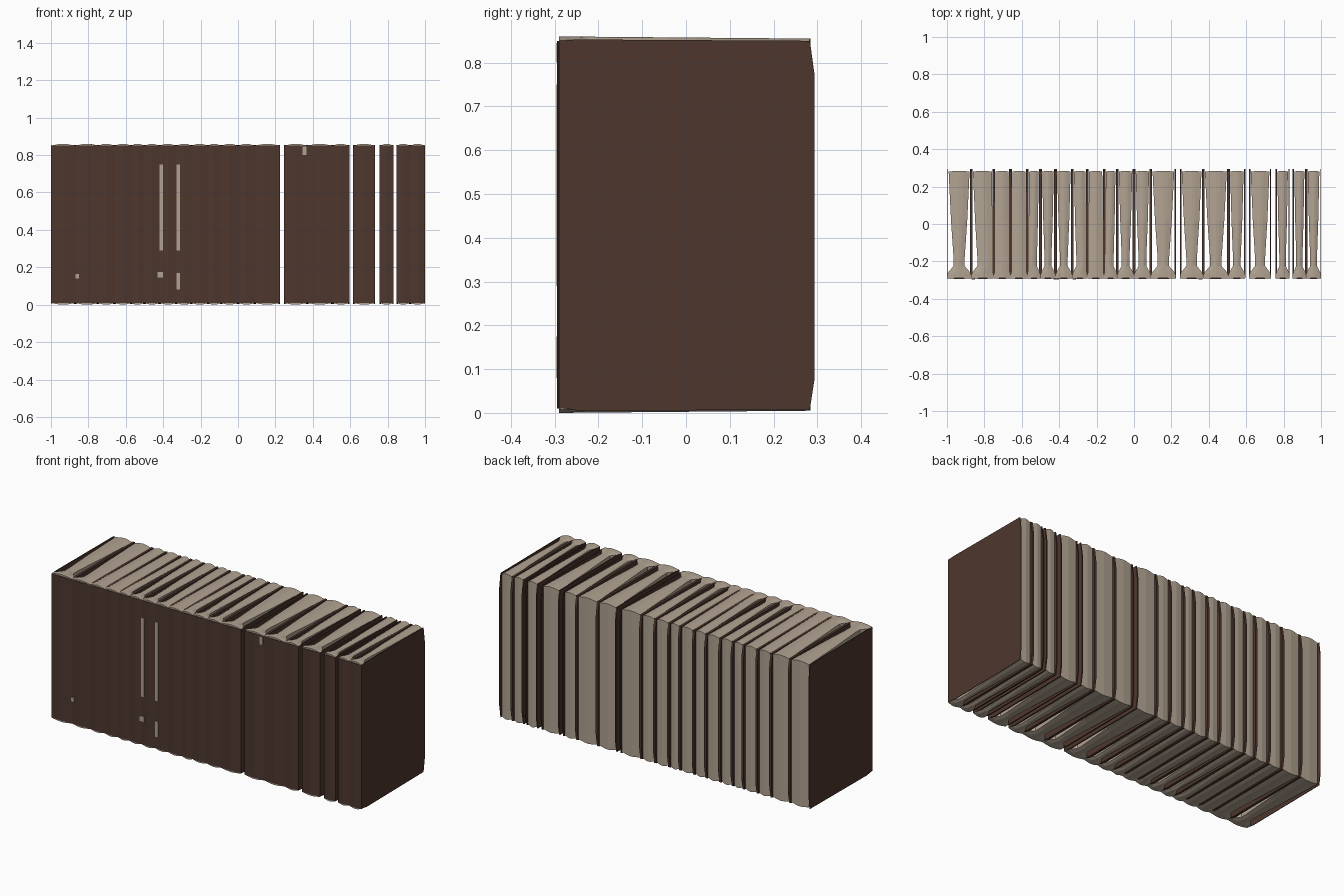
import bpy
import bmesh

if "Cube" in bpy.data.objects:
    bpy.data.objects.remove(bpy.data.objects["Cube"])


def material(name, colour):
    mat = bpy.data.materials.new(name)
    mat.use_nodes = True
    mat.diffuse_color = (*colour, 1)
    shader = mat.node_tree.nodes["Principled BSDF"]
    shader.inputs["Base Color"].default_value = (*colour, 1)
    shader.inputs["Roughness"].default_value = 0.9
    return mat


BROWN = material("brown cover", (0.075, 0.038, 0.027))
CREAM = material("cream paper", (0.44, 0.365, 0.285))

TOP, FRONT, BACK = 0.86, -0.293, 0.283


def finish(name, bm, mat):
    bmesh.ops.recalc_face_normals(bm, faces=bm.faces)
    mesh = bpy.data.meshes.new(name)
    bm.to_mesh(mesh)
    bm.free()
    mesh.materials.append(mat)
    obj = bpy.data.objects.new(name, mesh)
    bpy.context.collection.objects.link(obj)
    return obj


def prism(name, profile, offset, mat):
    """Extrude a closed 3D outline along an offset."""
    bm = bmesh.new()
    face = bm.faces.new([bm.verts.new(p) for p in profile])
    new = bmesh.ops.extrude_face_region(bm, geom=[face])["geom"]
    bmesh.ops.translate(bm, verts=[v for v in new if isinstance(v, bmesh.types.BMVert)], vec=offset)
    bm.faces.ensure_lookup_table()
    # keep the starting cap so that the prism is closed
    if face not in bm.faces[:]:
        bm.faces.new([v for v in bm.verts[:len(profile)]])
    return finish(name, bm, mat)


def board(name, x, thick):
    """Cover board with a slightly bowed fore edge."""
    z0, z1 = 0.008, TOP - 0.010
    outline = [(FRONT + 0.004, z0 + 0.004), (-0.24, z0 - 0.004), (BACK, z0),
               (0.294, 0.08), (0.294, 0.77), (BACK, z1),
               (-0.25, z1 + 0.003), (FRONT + 0.004, z1)]
    prism(name, [(x, y, z) for y, z in outline], (thick, 0, 0), BROWN)


def spine(name, left, right):
    """Gently rounded spine with a domed head and tail."""
    mid = (left + right) / 2
    outline = [(left, FRONT + 0.008), (left, FRONT + 0.003), (mid, FRONT - 0.002),
               (right, FRONT + 0.003), (right, FRONT + 0.008)]
    prism(name, [(x, y, 0.010) for x, y in outline], (0, 0, TOP - 0.020), BROWN)


def pages(name, left, right, kind_left, kind_right):
    """Paper block: flared at the spine, pinched at the hinge, widening to the back."""
    neck = min(0.04, 0.27 * (right - left))

    def insets(kind):
        if kind == "joined":
            return [0, 0, 0, 0, 0.007, 0.010]
        return [0.001, 0.001, neck, neck, neck * 0.5 + 0.004, 0.009]

    ys = [FRONT + 0.003, -0.265, -0.225, -0.18, 0.02, BACK - 0.002]
    bm = bmesh.new()
    rows = []
    for y, a, b in zip(ys, insets(kind_left), insets(kind_right)):
        fall = 0.005 * (y - FRONT) / (BACK - FRONT)
        x0, x1 = left + a, right - b
        row = []
        for t, drop in ((0, 0.009), (0.3, 0.002), (0.5, 0), (0.7, 0.002), (1, 0.009)):
            x, z = x0 + (x1 - x0) * t, drop + fall
            bow = 0.003 * (1 - abs(2 * t - 1)) if y == ys[-1] else 0
            row.append([bm.verts.new((x, y + bow, h)) for h in (z, TOP - z)])
        rows.append(row)
    for near, far in zip(rows, rows[1:]):
        for i in range(4):
            for k in (0, 1):
                bm.faces.new((near[i][k], near[i + 1][k], far[i + 1][k], far[i][k]))
        for i in (0, 4):
            bm.faces.new((near[i][0], near[i][1], far[i][1], far[i][0]))
    for row in (rows[0], rows[-1]):
        for i in range(4):
            bm.faces.new((row[i][0], row[i][1], row[i + 1][1], row[i + 1][0]))
    finish(name, bm, CREAM)


# Book edges along the shelf, and how neighbours meet there
edges = [-1, -0.87, -0.75, -0.66, -0.57, -0.50, -0.42, -0.33, -0.25, -0.16, -0.09,
         0, 0.09, 0.235, 0.37, 0.505, 0.605, 0.745, 0.84, 0.92, 1]
joined = {2, 3, 4, 8, 9}
gaps = {13: 0.011, 16: 0.010, 17: 0.012, 18: 0.008}


def kind(i):
    return "joined" if i in joined else "open"


def thickness(i):
    return 0.003 if i in (0, len(edges) - 1) else 0.007


for i in range(len(edges) - 1):
    left = edges[i] + gaps.get(i, 0)
    right = edges[i + 1] - gaps.get(i + 1, 0)
    n = i + 1
    pages(f"book_{n}_pages", left, right, kind(i), kind(i + 1))
    board(f"book_{n}_right_board", left, thickness(i))
    board(f"book_{n}_left_board", right, -thickness(i + 1))
    spine(f"book_{n}_spine", left, right)

# Pale worn strips on the spines: x, bottom, top, width
worn = [(-0.41, 0.29, 0.75, 0.02), (-0.32, 0.29, 0.75, 0.02), (-0.32, 0.08, 0.17, 0.02),
        (-0.415, 0.145, 0.175, 0.03), (-0.86, 0.14, 0.165, 0.02), (0.355, 0.80, 0.845, 0.02)]
for n, (x, low, high, w) in enumerate(worn, 1):
    y = FRONT + 0.002
    prism(f"worn_strip_{n}", [(x - w / 2, y, low), (x + w / 2, y, low),
                              (x + w / 2, y, high), (x - w / 2, y, high)],
          (0, -0.005, 0), CREAM)
